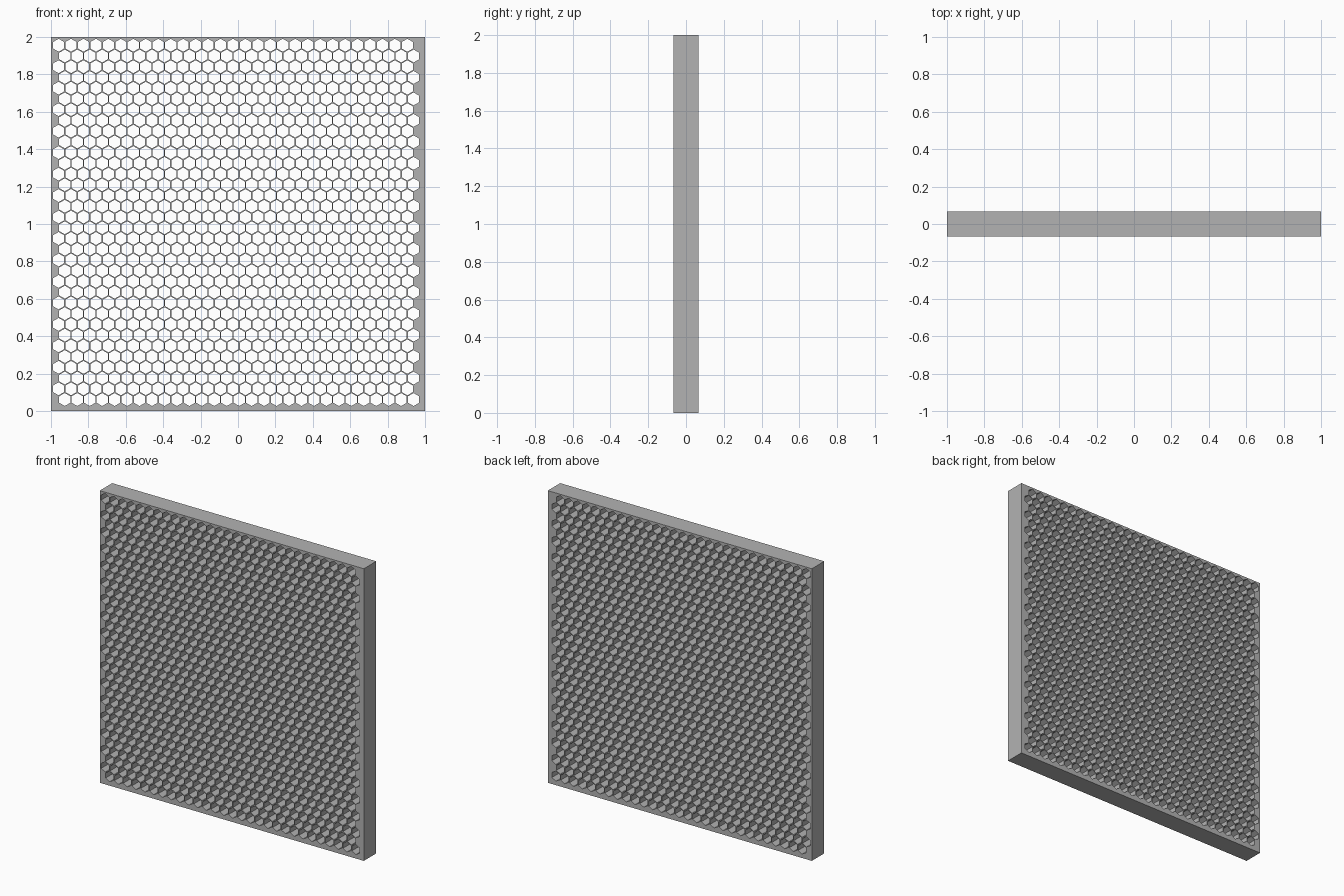
import bpy
import math
from mathutils import Matrix, Vector

cube = bpy.data.objects.get("Cube")
if cube:
    bpy.data.objects.remove(cube, do_unlink=True)

# Panel and honeycomb dimensions
SIZE, DEPTH = 2.0, 0.134
COLS, ROWS = 29, 34
PITCH_X, PITCH_Z = 0.0666, 0.0574
FIRST_X, FIRST_Z = -0.926, 0.0615
RADIUS = 0.0346

# Flat outline: a square pierced by staggered hexagons
outline = bpy.data.curves.new("panel_outline", "CURVE")
outline.dimensions = "2D"
outline.fill_mode = "BOTH"
outline.extrude = DEPTH / 2


def add_polygon(cx, cz, radius, sides, start):
    spline = outline.splines.new("POLY")
    spline.points.add(sides - 1)
    for i, point in enumerate(spline.points):
        a = start + math.tau * i / sides
        point.co = (cx + radius * math.cos(a), cz + radius * math.sin(a), 0, 1)
    spline.use_cyclic_u = True


add_polygon(0, SIZE / 2, SIZE / math.sqrt(2), 4, math.pi / 4)
for row in range(ROWS):
    shift = -PITCH_X / 2 if row % 2 else 0
    for col in range(COLS):
        add_polygon(FIRST_X + shift + col * PITCH_X,
                    FIRST_Z + row * PITCH_Z, RADIUS, 6, math.pi / 2)

# Turn the outline into a solid mesh standing upright
helper = bpy.data.objects.new("outline_helper", outline)
bpy.context.scene.collection.objects.link(helper)
bpy.context.view_layer.update()
graph = bpy.context.evaluated_depsgraph_get()
mesh = bpy.data.meshes.new_from_object(helper.evaluated_get(graph))
bpy.data.objects.remove(helper, do_unlink=True)
mesh.transform(Matrix.Rotation(math.pi / 2, 4, Vector((1, 0, 0))))
mesh.name = "honeycomb_panel"
for face in mesh.polygons:
    face.use_smooth = False

# Plain grey finish
grey = bpy.data.materials.new("grey")
grey.use_nodes = True
colour = (0.45, 0.45, 0.45, 1)
grey.diffuse_color = colour
grey.node_tree.nodes["Principled BSDF"].inputs["Base Color"].default_value = colour
mesh.materials.clear()
mesh.materials.append(grey)

panel = bpy.data.objects.new("honeycomb_panel", mesh)
bpy.context.scene.collection.objects.link(panel)
